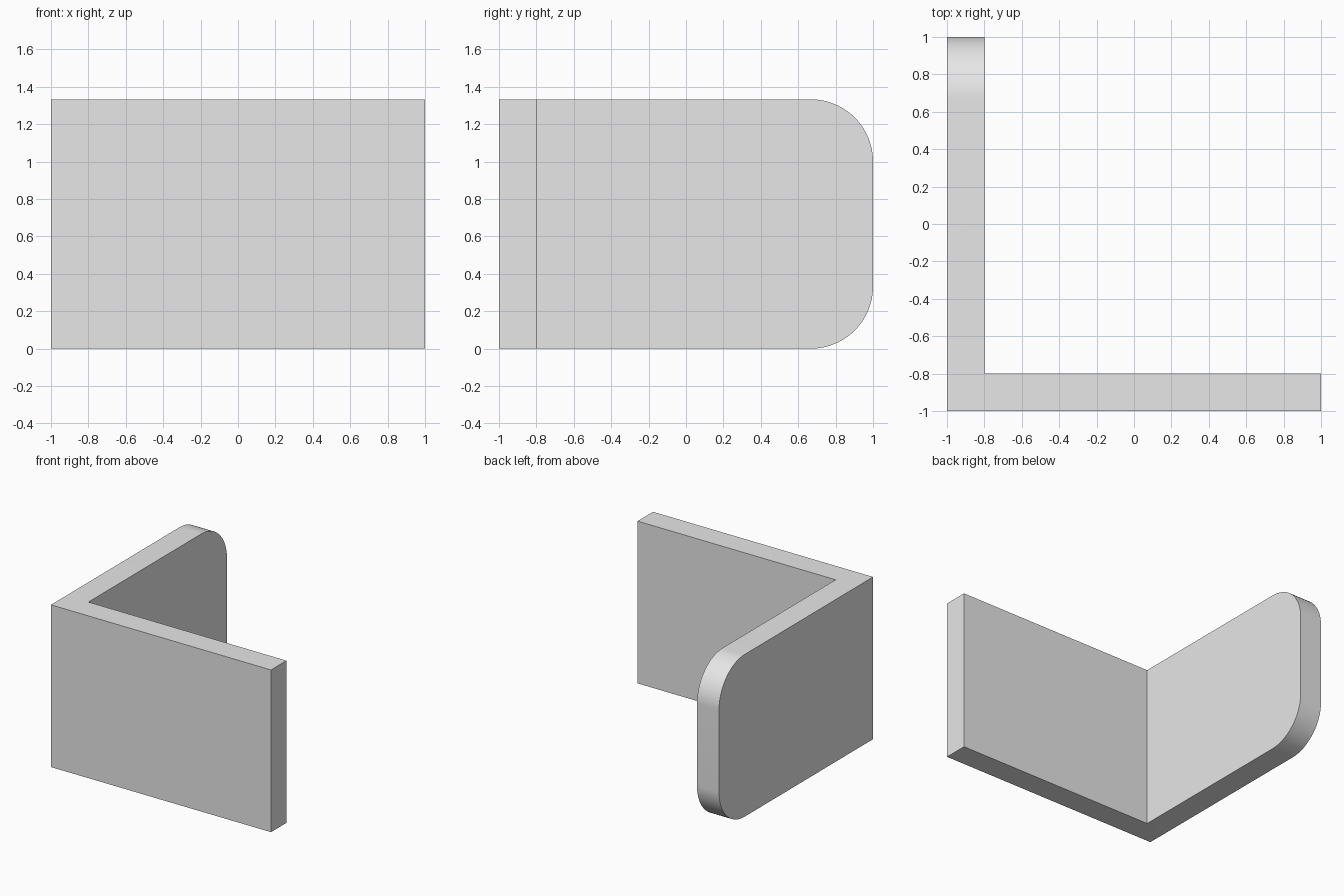
import bpy
import bmesh

cube = bpy.data.objects.get("Cube")
if cube:
    bpy.data.objects.remove(cube, do_unlink=True)

HEIGHT = 1.333
THICK = 0.2
RADIUS = 0.333

# Single flat colour
grey = bpy.data.materials.new("light_grey")
grey.use_nodes = True
colour = (0.8, 0.8, 0.8, 1)
grey.diffuse_color = colour
grey.node_tree.nodes["Principled BSDF"].inputs["Base Color"].default_value = colour

# L-shaped profile, extruded upwards
inner = THICK - 1
profile = [(-1, -1), (1, -1), (1, inner), (inner, inner), (inner, 1), (-1, 1)]
bm = bmesh.new()
base = bm.faces.new([bm.verts.new((x, y, 0)) for x, y in profile])
top = bmesh.ops.extrude_face_region(bm, geom=[base])["geom"]
bmesh.ops.translate(bm, vec=(0, 0, HEIGHT),
                    verts=[v for v in top if isinstance(v, bmesh.types.BMVert)])

# Rounded upper and lower corners at the back end of the side wall
corners = [e for e in bm.edges
           if all(v.co.y > 0.99 for v in e.verts)
           and abs(e.verts[0].co.z - e.verts[1].co.z) < 0.01]
bmesh.ops.bevel(bm, geom=corners, offset=RADIUS, offset_type='OFFSET',
                segments=24, profile=0.5, affect='EDGES')
bmesh.ops.recalc_face_normals(bm, faces=bm.faces[:])

mesh = bpy.data.meshes.new("angle_bracket")
bm.to_mesh(mesh)
bm.free()
mesh.materials.append(grey)
bracket = bpy.data.objects.new("angle_bracket", mesh)
bpy.context.collection.objects.link(bracket)

# Smooth rounding with sharp outline edges
bpy.ops.object.select_all(action='DESELECT')
bracket.select_set(True)
bpy.context.view_layer.objects.active = bracket
bpy.ops.object.shade_smooth_by_angle()
